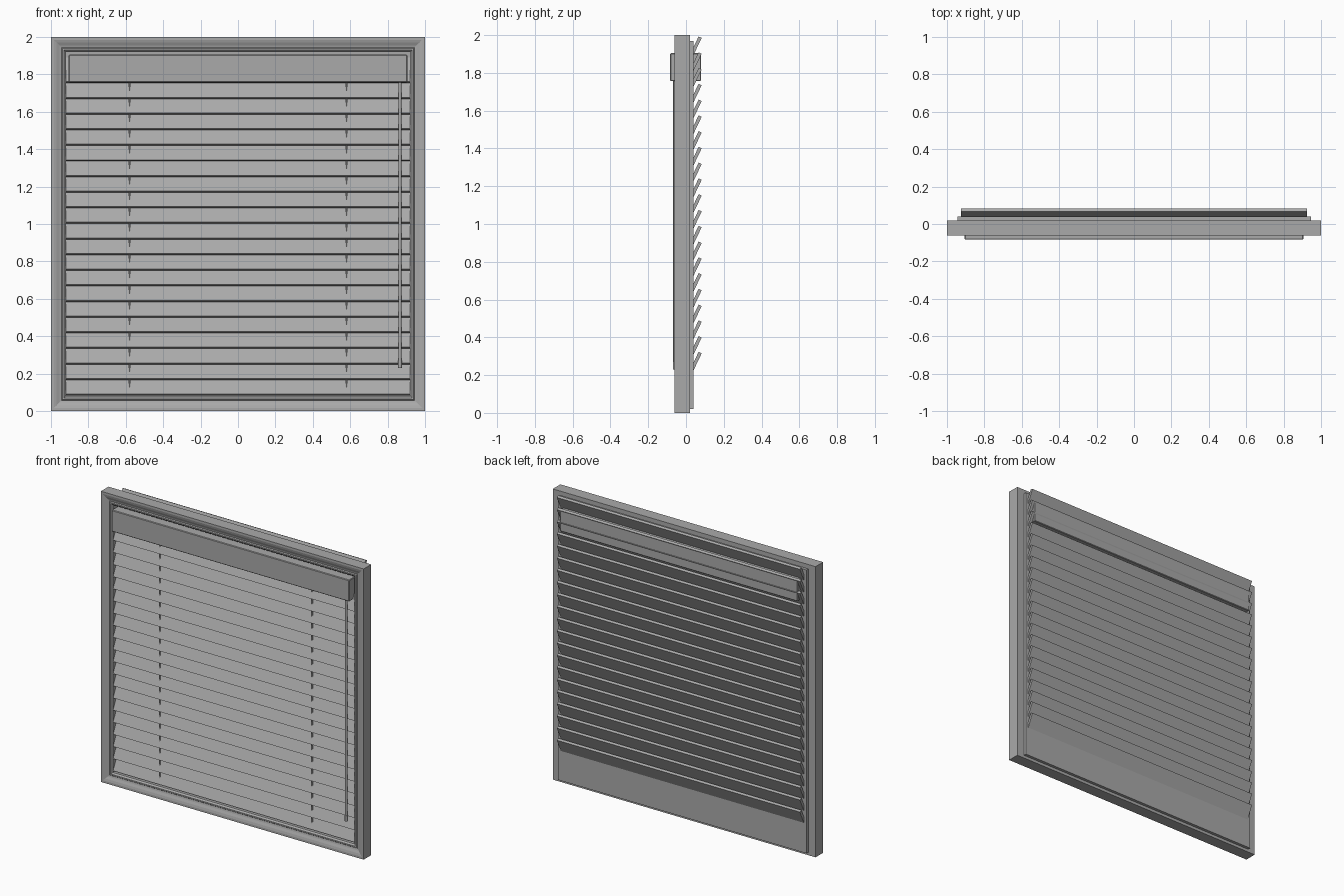
import bpy, bmesh, math
from mathutils import Matrix, Vector

cube = bpy.data.objects.get("Cube")
if cube:
    bpy.data.objects.remove(cube, do_unlink=True)

grey = bpy.data.materials.new("plain grey")
grey.use_nodes = True
grey.diffuse_color = (0.4, 0.4, 0.4, 1)
grey.node_tree.nodes["Principled BSDF"].inputs["Base Color"].default_value = (0.4, 0.4, 0.4, 1)


def finish(name, bm):
    bmesh.ops.recalc_face_normals(bm, faces=bm.faces)
    mesh = bpy.data.meshes.new(name)
    bm.to_mesh(mesh)
    bm.free()
    mesh.materials.append(grey)
    obj = bpy.data.objects.new(name, mesh)
    bpy.context.collection.objects.link(obj)
    return obj


def box(name, size, center, tilt=0, bevel=0):
    bm = bmesh.new()
    bmesh.ops.create_cube(bm, size=1)
    bmesh.ops.scale(bm, vec=size, verts=bm.verts)
    if bevel:
        bmesh.ops.bevel(bm, geom=bm.edges[:], offset=bevel, segments=1, affect='EDGES')
    bm.transform(Matrix.Translation(center) @ Matrix.Rotation(tilt, 4, 'X'))
    return finish(name, bm)


def rod(name, radius, x, y, bottom, top, sides=12):
    bm = bmesh.new()
    bmesh.ops.create_cone(bm, cap_ends=True, segments=sides, radius1=radius,
                          radius2=radius, depth=top - bottom)
    bm.transform(Matrix.Translation((x, y, (top + bottom) / 2)))
    obj = finish(name, bm)
    bpy.ops.object.select_all(action='DESELECT')
    obj.select_set(True)
    bpy.context.view_layer.objects.active = obj
    bpy.ops.object.shade_smooth_by_angle(angle=math.radians(40))
    return obj


# Mitred moulding: (half width, depth) profile swept around the square
profile = [(1, 0.02), (1, -0.062), (0.985, -0.062), (0.97, -0.058), (0.955, -0.051),
           (0.943, -0.048), (0.938, -0.054), (0.93, -0.054), (0.92, -0.045), (0.92, 0.02)]
bm = bmesh.new()
rings = [[bm.verts.new((sx * r, y, 1 + sz * r))
          for sx, sz in ((-1, -1), (1, -1), (1, 1), (-1, 1))] for r, y in profile]
for a, b in zip(rings, rings[1:] + rings[:1]):
    for i in range(4):
        j = (i + 1) % 4
        bm.faces.new((a[i], a[j], b[j], b[i]))
finish("window_frame", bm)

# Backing pane behind the frame
box("back_pane", (1.89, 0.022, 1.95), (0, 0.029, 0.995))

# Head box across the top
box("head_box", (1.81, 0.163, 0.148), (0, -0.002, 1.831), bevel=0.004)

# Tilted slats
tilt = math.radians(64.5)
for i in range(21):
    box(f"slat_{i + 1}", (1.85, 0.257, 0.018), (0, 0.0195, 0.203 + i * 0.0835), tilt)

# Ladder cords
for side, x in (("right", -0.58), ("left", 0.58)):
    rod(f"{side}_cord", 0.006, x, -0.022, 0.12, 1.8, 8)

# Tilt wand with its end grip
rod("tilt_wand", 0.008, 0.866, -0.06, 0.24, 1.78)
rod("wand_grip", 0.01, 0.866, -0.06, 0.23, 0.27)
